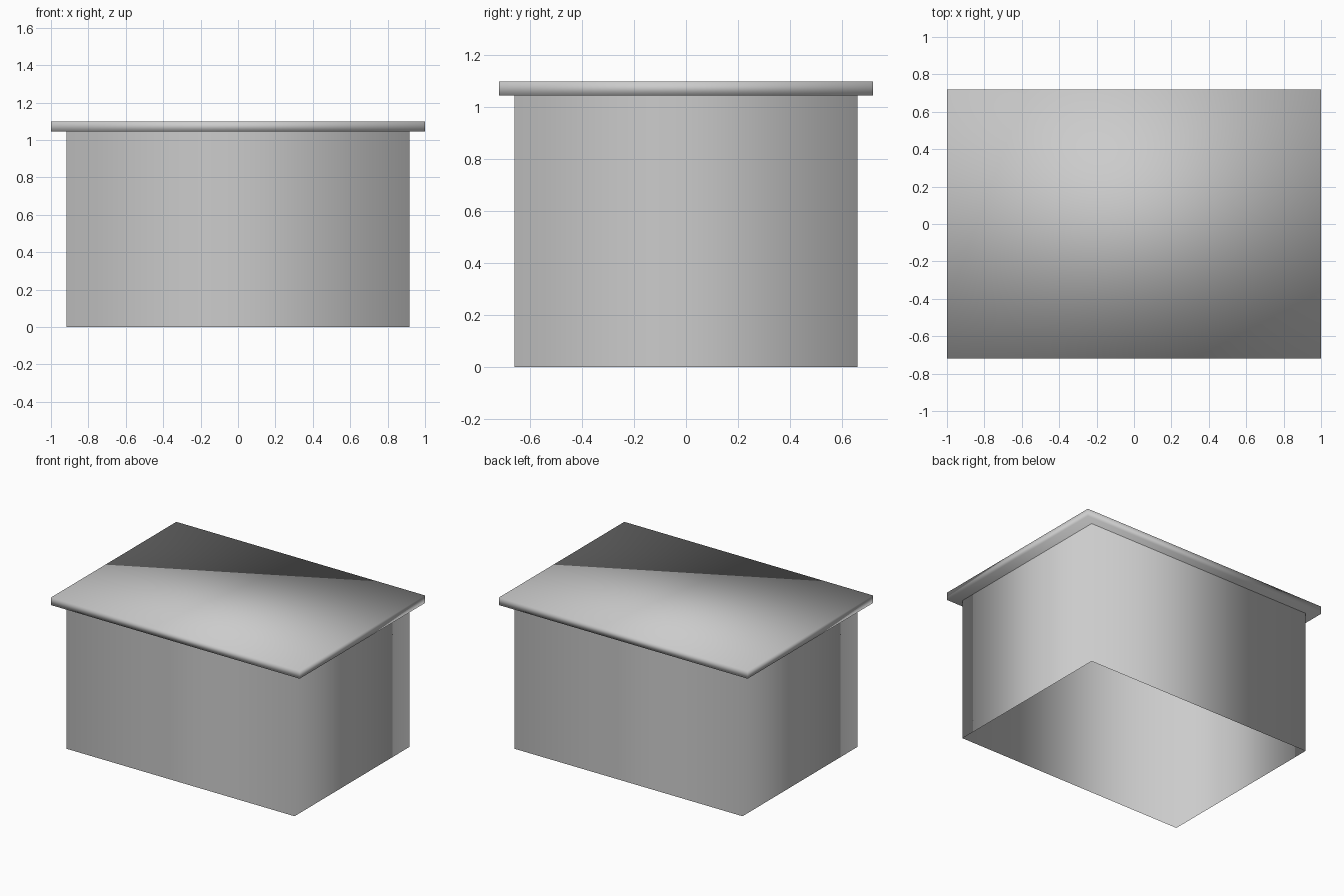
import bpy, bmesh

if "Cube" in bpy.data.objects:
    bpy.data.objects.remove(bpy.data.objects["Cube"])


def make_box(name, half_x, half_y, z0, z1, capped):
    """Smooth-shaded box with shared corners, optionally open at both ends."""
    bm = bmesh.new()
    corners = [(-half_x, -half_y), (half_x, -half_y), (half_x, half_y), (-half_x, half_y)]
    low = [bm.verts.new((x, y, z0)) for x, y in corners]
    high = [bm.verts.new((x, y, z1)) for x, y in corners]
    for i in range(4):
        j = (i + 1) % 4
        bm.faces.new((low[i], low[j], high[j], high[i]))
    if capped:
        bm.faces.new(high)
        bm.faces.new(low[::-1])
    for face in bm.faces:
        face.smooth = True
    mesh = bpy.data.meshes.new(name)
    bm.to_mesh(mesh)
    bm.free()
    obj = bpy.data.objects.new(name, mesh)
    bpy.context.collection.objects.link(obj)
    return obj


# Four thin walls, open underneath
make_box("box_walls", 0.917, 0.66, 0.0, 1.045, False)

# Overhanging flat lid
make_box("lid", 1.0, 0.72, 1.045, 1.10, True)
